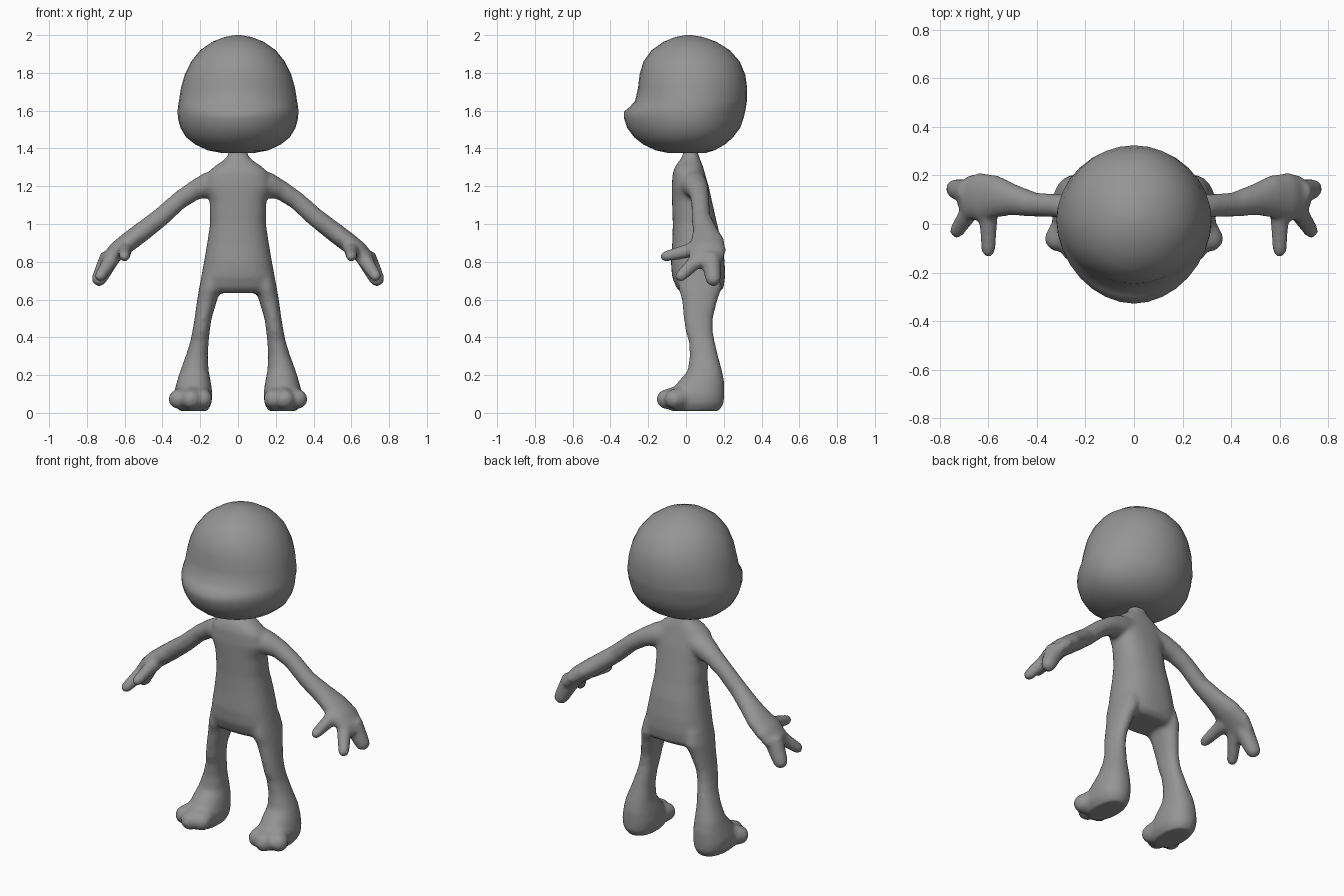
import bpy, bmesh
from math import cos, sin, tau, copysign
from mathutils import Vector

old = bpy.data.objects.get("Cube")
if old:
    bpy.data.objects.remove(old)

grey = bpy.data.materials.new("plain grey")
grey.use_nodes = True
COLOR = (0.3, 0.3, 0.3, 1)
grey.diffuse_color = COLOR
grey.node_tree.nodes["Principled BSDF"].inputs["Base Color"].default_value = COLOR

SEG = 32


def skin(bm, rings):
    """Bridge consecutive rings of points and cap both ends."""
    loops = [[bm.verts.new(p) for p in ring] for ring in rings]
    for a, b in zip(loops, loops[1:]):
        for i in range(SEG):
            j = (i + 1) % SEG
            bm.faces.new((a[i], a[j], b[j], b[i]))
    bm.faces.new(loops[0][::-1])
    bm.faces.new(loops[-1])


def level(z, x0, x1, y0, y1, power=2.2, middle=None):
    """Horizontal rounded ring between the given bounds."""
    cx, rx = (x0 + x1) / 2, (x1 - x0) / 2
    cy = (y0 + y1) / 2 if middle is None else middle
    ring = []
    for i in range(SEG):
        c, s = cos(tau * i / SEG), sin(tau * i / SEG)
        ry = y1 - cy if s > 0 else cy - y0
        ring.append((cx + rx * copysign(abs(c) ** (2 / power), c),
                     cy + ry * copysign(abs(s) ** (2 / power), s), z))
    return ring


def limb(bm, stations, side=(0, 1, 0)):
    """Tube through (x, y, z, radius along side, radius across)."""
    pts = [Vector(s[:3]) for s in stations]
    rings = []
    for k, s in enumerate(stations):
        t = (pts[min(k + 1, len(pts) - 1)] - pts[max(k - 1, 0)]).normalized()
        u = Vector(side)
        u = (u - t * u.dot(t)).normalized()
        v = t.cross(u)
        rings.append([pts[k] + u * s[3] * cos(tau * i / SEG) + v * s[4] * sin(tau * i / SEG)
                      for i in range(SEG)])
    skin(bm, rings)


def digit(bm, start, end, r0, r1, side=(1, 0, 0)):
    """Tapered finger or toe with a rounded tip."""
    a, b = Vector(start), Vector(end)
    tip = (b - a).normalized() * r1
    path = [(a, r0), (b - tip, r1), (b - tip * 0.4, r1 * 0.85), (b, r1 * 0.35)]
    limb(bm, [(*p, r, r) for p, r in path], side)


def finish(name, bm):
    bmesh.ops.recalc_face_normals(bm, faces=bm.faces)
    for f in bm.faces:
        f.smooth = True
    mesh = bpy.data.meshes.new(name)
    bm.to_mesh(mesh)
    bm.free()
    mesh.materials.append(grey)
    obj = bpy.data.objects.new(name, mesh)
    bpy.context.collection.objects.link(obj)
    return obj


# Head: height, half width, front, back, with the muzzle low at the front
head = bmesh.new()
profile = [
    (1.375, .08, -.09, .10), (1.39, .16, -.16, .15), (1.42, .225, -.225, .205),
    (1.46, .275, -.275, .25), (1.51, .305, -.312, .287), (1.56, .318, -.328, .305),
    (1.595, .32, -.328, .313), (1.62, .318, -.298, .318), (1.65, .313, -.27, .322),
    (1.72, .302, -.254, .324), (1.79, .282, -.246, .314), (1.86, .248, -.225, .285),
    (1.92, .2, -.182, .232), (1.965, .135, -.118, .16), (1.99, .07, -.055, .09),
    (2.0, .015, 0, .03)]
skin(head, [level(z, -w, w, f, b, 1.9 if 1.5 < z < 1.61 else 2, .02)
            for z, w, f, b in profile])
finish("head", head)

# Neck and torso
body = bmesh.new()
trunk = [
    (1.4, .045, -.012, .06), (1.36, .055, -.018, .068), (1.335, .08, -.035, .078),
    (1.305, .125, -.058, .09), (1.27, .162, -.07, .1), (1.2, .178, -.076, .12),
    (1.12, .15, -.074, .138), (1.0, .148, -.07, .165), (.9, .163, -.073, .19),
    (.8, .18, -.08, .205), (.72, .195, -.074, .208), (.66, .2, -.05, .198),
    (.635, .19, -.02, .17)]
skin(body, [level(z, -w, w, f, b, 2.4) for z, w, f, b in trunk])

leg = [
    (.74, .06, .19, -.04, .18), (.66, .085, .206, -.04, .19), (.6, .11, .216, -.022, .167),
    (.5, .14, .23, -.012, .142), (.43, .15, .242, -.002, .142), (.38, .155, .252, .015, .152),
    (.3, .16, .277, .02, .17), (.22, .155, .307, .008, .192), (.16, .143, .325, -.045, .203),
    (.1, .135, .34, -.085, .203), (.05, .14, .335, -.095, .2), (.01, .16, .31, -.08, .175)]

for s in (-1, 1):
    # Leg with ankle and heel
    skin(body, [level(z, min(s * a, s * b), max(s * a, s * b), f, k) for z, a, b, f, k in leg])
    # Toes
    for x, y in ((.175, -.125), (.255, -.153), (.345, -.1)):
        digit(body, (s * .225, .06, .1), (s * x, y, .064), .07, .054)
    # Arm and palm
    limb(body, [(s * x, y, z, ry, rn) for x, y, z, ry, rn in (
        (.08, .03, 1.225, .075, .07), (.16, .045, 1.205, .07, .068),
        (.23, .065, 1.178, .056, .052), (.31, .075, 1.125, .048, .048),
        (.41, .08, 1.035, .05, .05), (.5, .1, .965, .065, .052),
        (.57, .113, .912, .088, .052), (.635, .112, .862, .1, .05),
        (.68, .108, .815, .09, .044), (.705, .108, .775, .06, .034))])
    # Thumb, first finger and broad outer finger
    digit(body, (s * .6, .06, .87), (s * .6, -.135, .822), .042, .029)
    digit(body, (s * .665, .07, .82), (s * .742, -.047, .705), .042, .031)
    digit(body, (s * .675, .13, .83), (s * .752, .148, .675), .055, .042)

# Fuse the parts into one soft body
figure = finish("body", body)
fuse = figure.modifiers.new("fuse", 'REMESH')
fuse.mode = 'VOXEL'
fuse.voxel_size = 0.011
fuse.use_smooth_shade = True
soften = figure.modifiers.new("soften", 'SMOOTH')
soften.factor = 0.5
soften.iterations = 10
